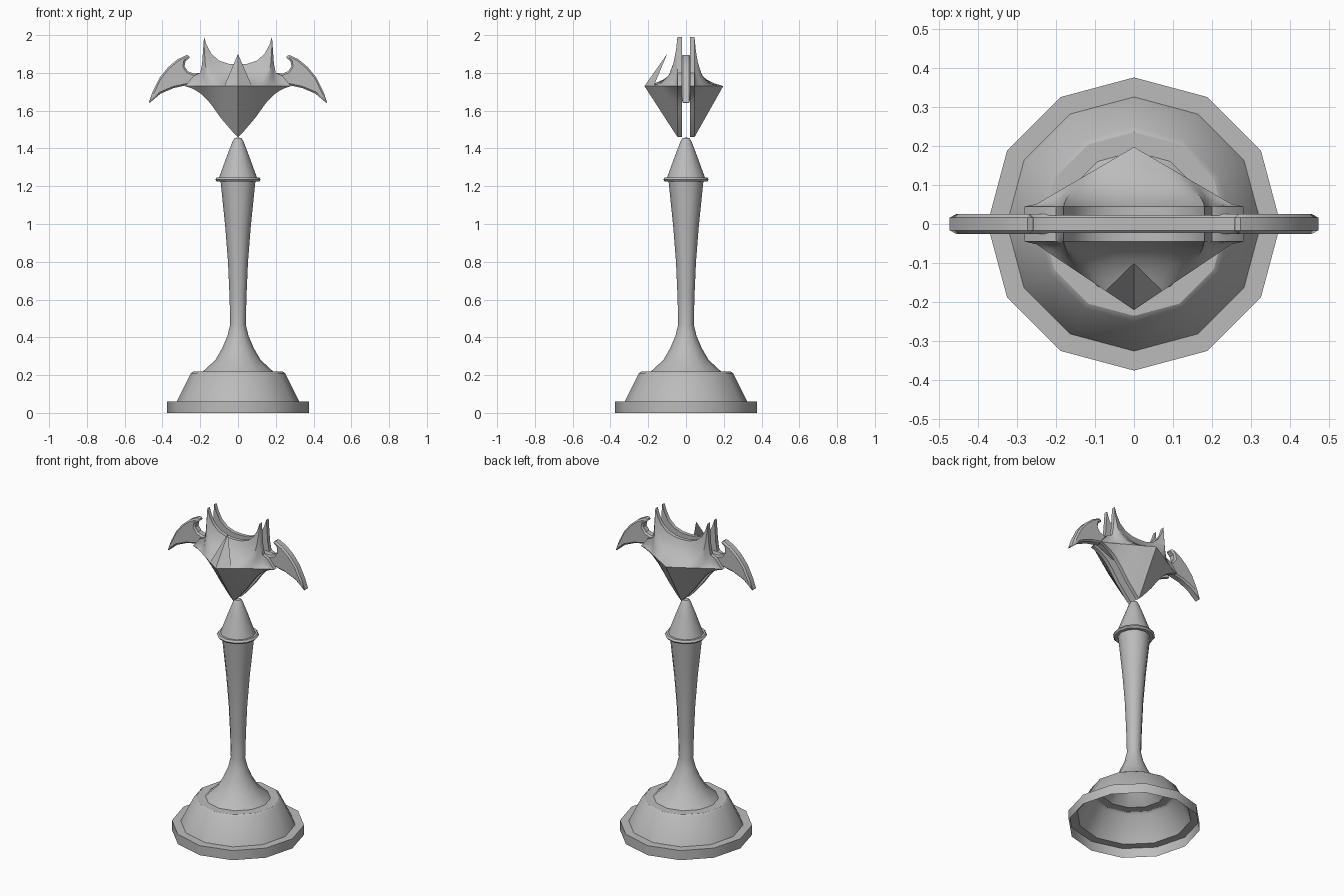
import bpy
import bmesh
from math import radians, tau
from mathutils import Vector

default_cube = bpy.data.objects.get("Cube")
if default_cube:
    bpy.data.objects.remove(default_cube, do_unlink=True)

# Single plain grey finish
grey = bpy.data.materials.new("plain_grey")
grey.use_nodes = True
grey.diffuse_color = (0.5, 0.5, 0.5, 1)
grey.node_tree.nodes["Principled BSDF"].inputs["Base Color"].default_value = grey.diffuse_color


def finish(name, mesh_builder, smooth_angle):
    """Turn a bmesh into a shaded, coloured object."""
    bmesh.ops.remove_doubles(mesh_builder, verts=mesh_builder.verts, dist=0.0005)
    bmesh.ops.recalc_face_normals(mesh_builder, faces=mesh_builder.faces)
    mesh = bpy.data.meshes.new(name)
    mesh_builder.to_mesh(mesh)
    mesh_builder.free()
    mesh.materials.append(grey)
    part = bpy.data.objects.new(name, mesh)
    bpy.context.collection.objects.link(part)
    bpy.ops.object.select_all(action="DESELECT")
    part.select_set(True)
    bpy.context.view_layer.objects.active = part
    bpy.ops.object.shade_smooth_by_angle(angle=radians(smooth_angle))
    return part


def lathe(name, profile, sides=12):
    """Spin a radius/height profile around the vertical axis."""
    builder = bmesh.new()
    verts = [builder.verts.new((radius, 0, height)) for radius, height in profile]
    edges = [builder.edges.new(pair) for pair in zip(verts, verts[1:])]
    bmesh.ops.spin(builder, geom=verts + edges, cent=(0, 0, 0), axis=(0, 0, 1),
                   angle=tau, steps=sides, use_merge=False)
    return finish(name, builder, 33)


def mirrored(points):
    """Continue a half outline, ending on the centre line, to the other side."""
    return points + [(-x, z) for x, z in reversed(points[:-1])]


# Hollow stepped base, flared stem, collar and cone
lathe("base", [(.375, 0), (.375, .06), (.325, .06), (.25, .21), (.235, .22), (.185, .22)])
lathe("stem", [(.185, .22), (.12, .28), (.085, .34), (.055, .41), (.041, .47),
               (.045, .62), (.053, .8), (.067, .98), (.092, 1.225)])
lathe("collar", [(.092, 1.225), (.112, 1.225), (.12, 1.235), (.112, 1.247), (.1, 1.247)])
lathe("neck_cone", [(.1, 1.247), (.055, 1.37), (.028, 1.44), (.018, 1.455), (0, 1.458)])

# Crown shells: top outline, bottom outline and a bulging ridge between them
RIM_INNER, RIM_OUTER, RIDGE_HEIGHT, CORNER = 0.022, 0.045, 1.73, 0.28
top_outline = mirrored([(CORNER, RIDGE_HEIGHT), (.235, 1.785), (.2, 1.8), (.19, 1.85),
                        (.185, 1.92), (.18, 1.99), (.165, 1.945), (.14, 1.9),
                        (.1, 1.865), (.05, 1.848), (0, 1.845)])
low_outline = mirrored([(CORNER, RIDGE_HEIGHT), (.25, 1.72), (.22, 1.705), (.19, 1.685),
                        (.165, 1.66), (.14, 1.63), (.115, 1.595), (.09, 1.56),
                        (.06, 1.525), (.03, 1.49), (0, 1.46)])


def ridge_depth(x, peak):
    return RIM_OUTER + (peak - RIM_OUTER) * max(0, 1 - abs(x) / .26)


def crown_shell(name, side, peak):
    builder = bmesh.new()
    columns = []
    for (top_x, top_z), (low_x, low_z) in zip(top_outline, low_outline):
        top = Vector((top_x, RIM_OUTER, top_z))
        ridge = Vector((low_x, ridge_depth(low_x, peak), RIDGE_HEIGHT))
        # Concave sweep from the rim out to the ridge
        pull = Vector((top_x, top.y + (ridge.y - top.y) * .2,
                       ridge.z + (top.z - ridge.z) * .25))
        sweep = []
        for step in range(6):
            t = step / 5
            sweep.append(top * (1 - t) ** 2 + pull * 2 * t * (1 - t) + ridge * t * t)
        points = [Vector((top_x, RIM_INNER, top_z)), *sweep,
                  Vector((low_x, RIM_OUTER, low_z)), Vector((low_x, RIM_INNER, low_z))]
        columns.append([builder.verts.new((p.x, p.y * side, p.z)) for p in points])
    for left, right in zip(columns, columns[1:]):
        for row in range(len(left)):
            after = (row + 1) % len(left)
            builder.faces.new((left[row], left[after], right[after], right[row]))
    bmesh.ops.dissolve_degenerate(builder, dist=0.0005, edges=builder.edges)
    finish(name, builder, 35)


crown_shell("front_crown_shell", -1, .22)
crown_shell("back_crown_shell", 1, .197)

# Pointed tooth standing on the front ridge
builder = bmesh.new()
tooth_half = .073
side_y = -ridge_depth(tooth_half, .22)
tip, nose, left, right = [builder.verts.new(p) for p in (
    (0, -.1, 1.9), (0, -.22, RIDGE_HEIGHT),
    (tooth_half, side_y, RIDGE_HEIGHT), (-tooth_half, side_y, RIDGE_HEIGHT))]
for corners in ((tip, nose, left), (tip, right, nose), (tip, left, right), (nose, right, left)):
    builder.faces.new(corners)
finish("front_tooth", builder, 20)

# Hooked wing plate passing between the shells
upper_edge = mirrored([(.475, 1.635), (.452, 1.7), (.415, 1.775), (.37, 1.83), (.32, 1.872),
                       (.272, 1.895), (.25, 1.885), (.278, 1.862), (.283, 1.835),
                       (.265, 1.808), (.235, 1.797), (.2, 1.8), (0, 1.8)])
lower_edge = mirrored([(.41, 1.69), (.34, 1.72), (.26, 1.737), (.15, 1.69), (0, 1.67)])
builder = bmesh.new()
outline = upper_edge + lower_edge[::-1]
face = builder.faces.new([builder.verts.new((x, -.025, z)) for x, z in outline])
extruded = bmesh.ops.extrude_face_region(builder, geom=[face])
bmesh.ops.translate(builder, vec=(0, .05, 0),
                    verts=[v for v in extruded["geom"] if isinstance(v, bmesh.types.BMVert)])
wings = finish("wing_plate", builder, 30)
bevel = wings.modifiers.new("edge_chamfer", "BEVEL")
bevel.width = .009
bevel.segments = 1
bevel.limit_method = "ANGLE"
bevel.angle_limit = radians(75)
